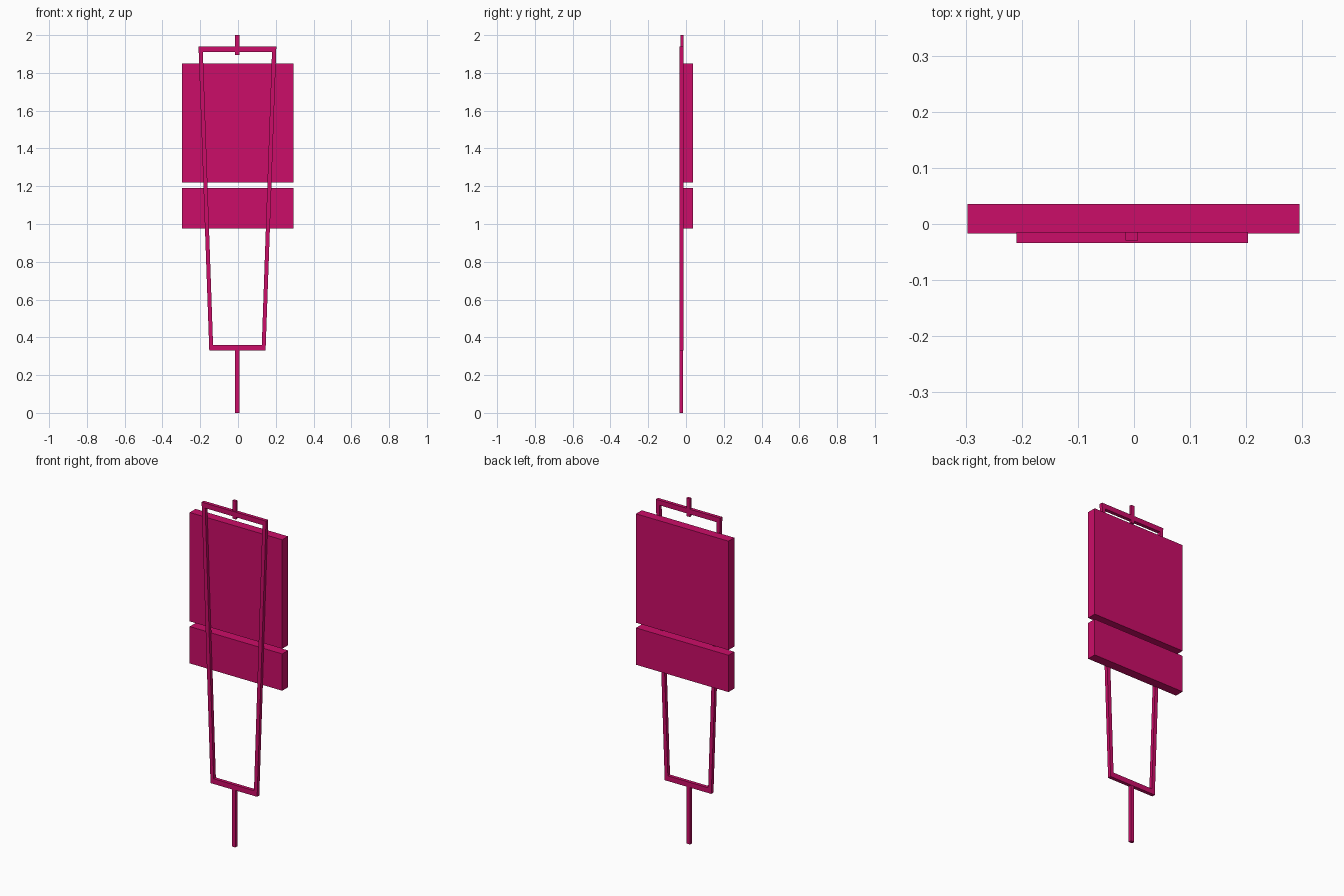
import bpy
import bmesh

cube = bpy.data.objects.get("Cube")
if cube:
    bpy.data.objects.remove(cube, do_unlink=True)

COLOUR = (0.6, 0.004, 0.138, 1.0)
pink = bpy.data.materials.new("magenta_pink")
pink.use_nodes = True
pink.diffuse_color = COLOUR
pink.node_tree.nodes["Principled BSDF"].inputs["Base Color"].default_value = COLOUR


def finish(name, bm):
    bmesh.ops.recalc_face_normals(bm, faces=bm.faces)
    mesh = bpy.data.meshes.new(name)
    bm.to_mesh(mesh)
    bm.free()
    mesh.materials.append(pink)
    obj = bpy.data.objects.new(name, mesh)
    bpy.context.collection.objects.link(obj)
    return obj


def box(name, x, y, z):
    """Box from (min, max) pairs on each axis."""
    bm = bmesh.new()
    bmesh.ops.create_cube(bm, size=1)
    for v in bm.verts:
        v.co = [sum(r) / 2 + c * (r[1] - r[0]) for r, c in zip((x, y, z), v.co)]
    return finish(name, bm)


def frame(name, outer, inner, y):
    """Mitred ring between two matching outlines, extruded from y[0] to y[1]."""
    bm = bmesh.new()
    out = [bm.verts.new((px, y[0], pz)) for px, pz in outer]
    inn = [bm.verts.new((px, y[0], pz)) for px, pz in inner]
    n = len(out)
    faces = [bm.faces.new((out[i], out[(i + 1) % n], inn[(i + 1) % n], inn[i]))
             for i in range(n)]
    ext = bmesh.ops.extrude_face_region(bm, geom=faces, use_keep_orig=True)
    for v in ext["geom"]:
        if isinstance(v, bmesh.types.BMVert):
            v.co.y = y[1]
    return finish(name, bm)


def trapezoid(centre, bottom_half, top_half, bottom, top):
    return [(centre - bottom_half, bottom), (centre + bottom_half, bottom),
            (centre + top_half, top), (centre - top_half, top)]


# Rear panels
PANEL_X, PANEL_Y = (-0.297, 0.295), (-0.017, 0.036)
box("upper_panel", PANEL_X, PANEL_Y, (1.22, 1.85))
box("lower_panel", PANEL_X, PANEL_Y, (0.977, 1.19))

# Tapered front frame
CENTRE = -0.003
frame("tapered_frame",
      trapezoid(CENTRE, 0.149, 0.206, 0.33, 1.94),
      trapezoid(CENTRE, 0.129, 0.183, 0.36, 1.911),
      (-0.034, -0.014))

# Short rod above and long rod below the frame
ROD_X, ROD_Y = (-0.015, 0.007), (-0.029, -0.014)
box("top_rod", ROD_X, ROD_Y, (1.895, 2.0))
box("bottom_rod", ROD_X, (-0.034, -0.016), (0.0, 0.33))
